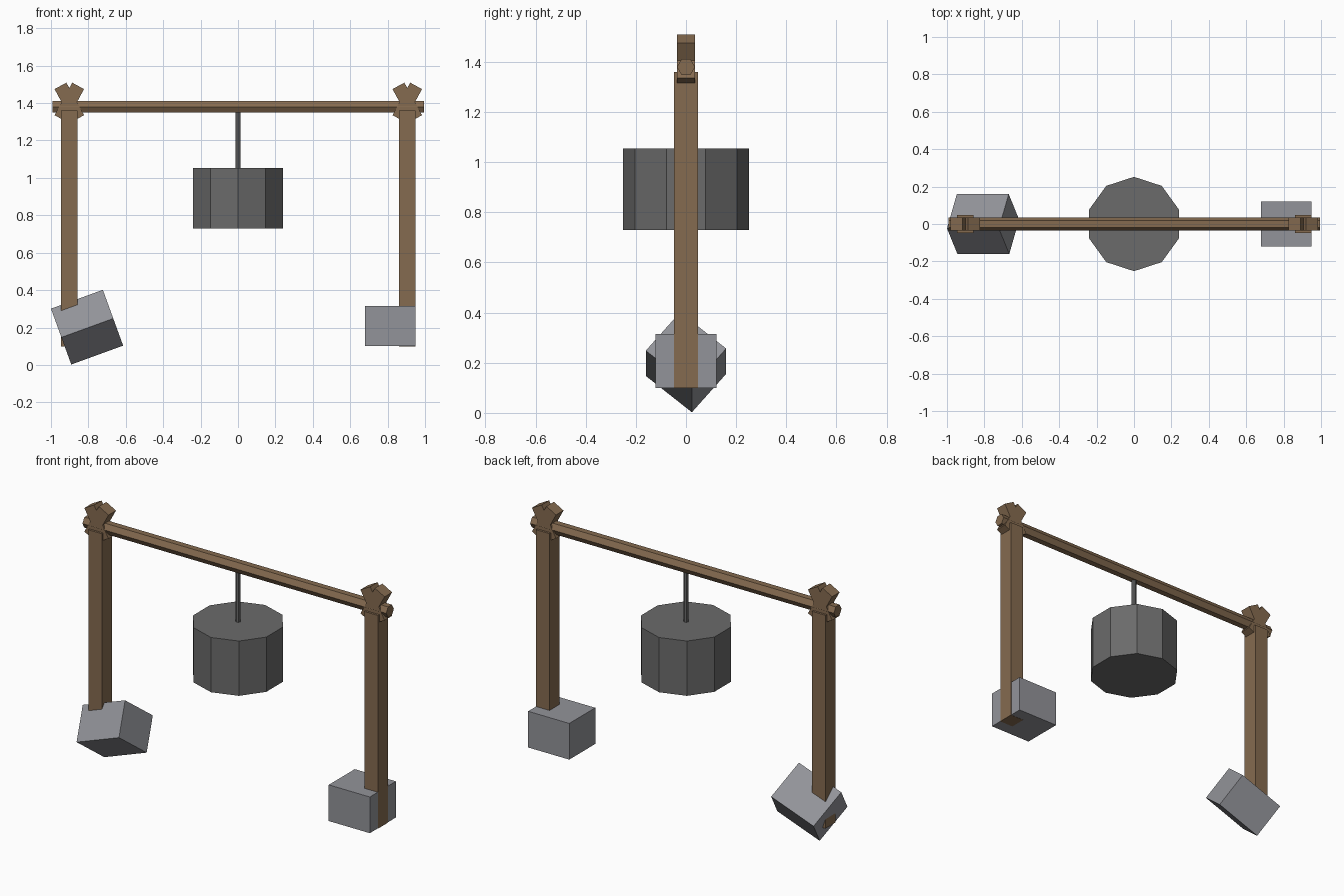
import bpy, math

if "Cube" in bpy.data.objects:
    bpy.data.objects.remove(bpy.data.objects["Cube"])


def material(name, rgb):
    m = bpy.data.materials.new(name)
    m.diffuse_color = (*rgb, 1)
    m.use_nodes = True
    m.node_tree.nodes["Principled BSDF"].inputs["Base Color"].default_value = m.diffuse_color
    return m


wood = material("brown wood", (0.235, 0.147, 0.080))
stone = material("grey stone", (0.29, 0.295, 0.32))
iron = material("dark iron", (0.145, 0.145, 0.145))


def box(name, loc, size, mat, rot=(0, 0, 0)):
    bpy.ops.mesh.primitive_cube_add(size=1)
    o = bpy.context.object
    o.name = name
    o.location = loc
    o.scale = size
    o.rotation_euler = [math.radians(a) for a in rot]
    o.data.materials.append(mat)
    return o


def prism(name, loc, radius, depth, sides, mat, rot=(0, 0, 0)):
    bpy.ops.mesh.primitive_cylinder_add(vertices=sides, radius=radius, depth=depth)
    o = bpy.context.object
    o.name = name
    o.location = loc
    o.rotation_euler = [math.radians(a) for a in rot]
    o.data.materials.append(mat)
    return o


# Posts, each topped by a pair of crossed braces
for side, x in (("left", -0.902), ("right", 0.905)):
    box(side + "_post", (x, 0, 0.7295), (0.089, 0.095, 1.261), wood)
    for tag, angle in (("a", 28.5), ("b", -28.5)):
        box(f"{side}_brace_{tag}", (x, 0, 1.405), (0.072, 0.07, 0.198), wood,
            (0, angle, 0))

# Foot stones: one level, one tumbled onto its edge
box("right_foot_stone", (0.8135, 0, 0.207), (0.269, 0.243, 0.214), stone)
box("left_foot_stone", (-0.807, 0, 0.202), (0.295, 0.24, 0.213), stone,
    (-40, -20, 0))

# Hexagonal crossbeam with flat top, corners pointing front and back
prism("crossbeam", (0.001, 0, 1.38), 0.036, 1.988, 6, wood, (0, 90, 0))

# Hanging weight and its rod
prism("hanging_weight", (0, 0, 0.892), 0.252, 0.324, 10, iron)
prism("hanging_rod", (0, 0, 1.20), 0.0145, 0.32, 8, iron)
